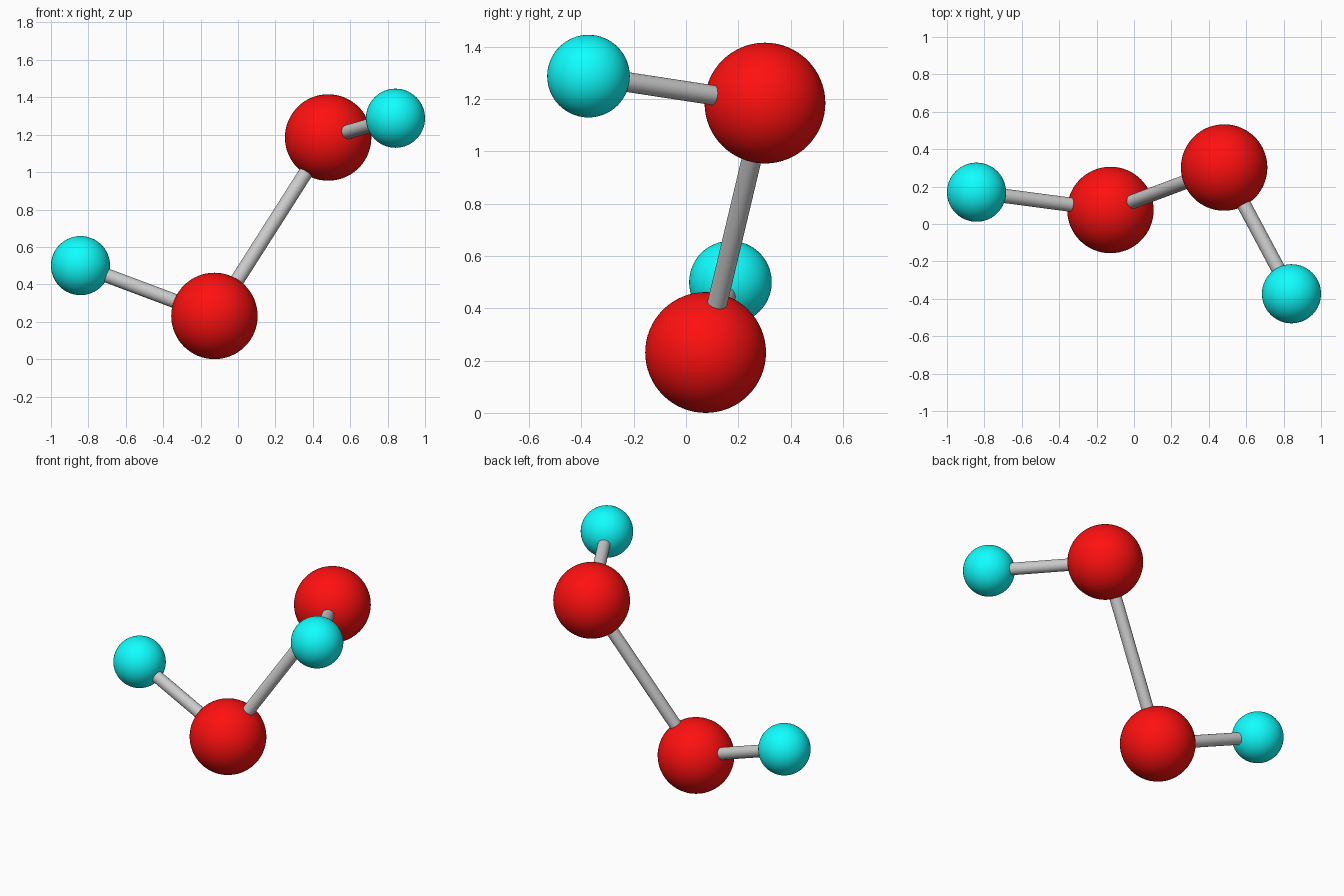
import bpy
from mathutils import Vector

if "Cube" in bpy.data.objects:
    bpy.data.objects.remove(bpy.data.objects["Cube"])


def material(name, rgb):
    m = bpy.data.materials.new(name)
    m.diffuse_color = (*rgb, 1)
    m.use_nodes = True
    m.node_tree.nodes["Principled BSDF"].inputs["Base Color"].default_value = m.diffuse_color
    return m


RED = material("red", (1.0, 0.005, 0.005))
CYAN = material("cyan", (0.005, 1.0, 1.0))


def ball(name, pos, radius, mat):
    bpy.ops.mesh.primitive_uv_sphere_add(segments=64, ring_count=32, radius=radius, location=pos)
    ob = bpy.context.object
    ob.name = name
    ob.data.materials.append(mat)
    bpy.ops.object.shade_smooth()


def rod(name, a, b, radius=0.038):
    a, b = Vector(a), Vector(b)
    d = b - a
    bpy.ops.mesh.primitive_cylinder_add(vertices=32, radius=radius, depth=d.length, location=(a + b) / 2)
    ob = bpy.context.object
    ob.name = name
    ob.rotation_euler = d.to_track_quat('Z', 'Y').to_euler()
    bpy.ops.object.shade_smooth_by_angle()


# Ball centres along the chain
small_left = (-0.842, 0.17, 0.50)
large_lower = (-0.126, 0.075, 0.231)
large_upper = (0.482, 0.302, 1.185)
small_right = (0.842, -0.373, 1.288)

# Large red balls and small cyan balls
ball("large_ball_lower", large_lower, 0.231, RED)
ball("large_ball_upper", large_upper, 0.231, RED)
ball("small_ball_left", small_left, 0.158, CYAN)
ball("small_ball_right", small_right, 0.158, CYAN)

# Grey connecting rods
rod("left_rod", small_left, large_lower)
rod("middle_rod", large_lower, large_upper)
rod("right_rod", large_upper, small_right)
